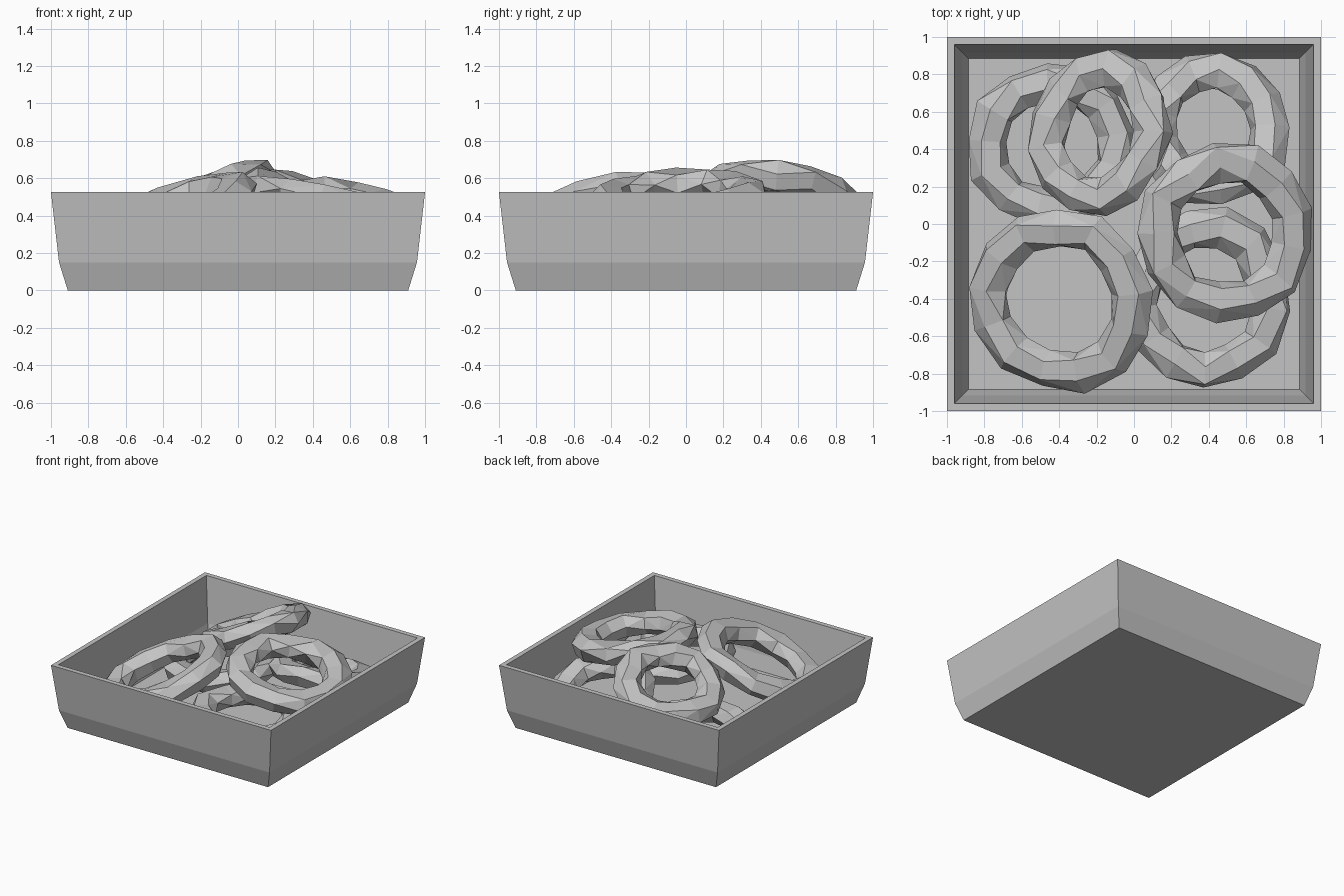
import bpy
import bmesh
import random
from math import cos, sin, pi, radians
from mathutils import Euler, Vector

random.seed(4)

cube = bpy.data.objects.get("Cube")
if cube:
    bpy.data.objects.remove(cube, do_unlink=True)

# One plain grey for everything
grey = bpy.data.materials.new("plain grey")
grey.use_nodes = True
colour = (0.55, 0.55, 0.55, 1)
grey.diffuse_color = colour
grey.node_tree.nodes["Principled BSDF"].inputs["Base Color"].default_value = colour


def finish(name, bm):
    bmesh.ops.recalc_face_normals(bm, faces=list(bm.faces))
    mesh = bpy.data.meshes.new(name)
    bm.to_mesh(mesh)
    bm.free()
    mesh.materials.append(grey)
    obj = bpy.data.objects.new(name, mesh)
    bpy.context.collection.objects.link(obj)


def bridge(bm, a, b):
    n = len(a)
    for i in range(n):
        bm.faces.new((a[i], a[(i + 1) % n], b[(i + 1) % n], b[i]))


# Square tray: a half-width / height profile, up the outside and down the inside
def make_tray():
    profile = [(0.91, 0), (0.957, 0.15), (1, 0.525),
               (0.96, 0.525), (0.918, 0.16), (0.885, 0.04)]
    corners = [(-1, -1), (1, -1), (1, 1), (-1, 1)]
    bm = bmesh.new()
    loops = [[bm.verts.new((w * x, w * y, z)) for x, y in corners] for w, z in profile]
    for a, b in zip(loops, loops[1:]):
        bridge(bm, a, b)
    bm.faces.new(loops[0])
    bm.faces.new(loops[-1])
    finish("tray", bm)


# Lumpy low-poly ring, tilted in place
def make_ring(name, centre, rx, ry, tilt_x, tilt_y, spin, tube=0.1):
    segments, sides = 13, 6
    turn = Euler((radians(tilt_x), radians(tilt_y), 0)).to_matrix()
    bm = bmesh.new()
    loops = []
    for i in range(segments):
        angle = 2 * pi * i / segments + radians(spin)
        twist = random.uniform(-0.4, 0.4)
        thick = tube * random.uniform(0.92, 1.08)
        wobble = random.uniform(-0.015, 0.015)
        loop = []
        for j in range(sides):
            t = 2 * pi * j / sides + twist
            out = wobble + thick * cos(t) * 1.08
            p = Vector(((rx + out) * cos(angle), (ry + out) * sin(angle), thick * 0.9 * sin(t)))
            loop.append(bm.verts.new(turn @ p + Vector(centre)))
        loops.append(loop)
    for i in range(segments):
        bridge(bm, loops[i], loops[(i + 1) % segments])
    # Uneven facets
    bmesh.ops.triangulate(bm, faces=list(bm.faces)[::2])
    finish(name, bm)


make_tray()
make_ring("back_left_lower_ring", (-0.44, 0.42, 0.15), 0.35, 0.34, 0, -3, 10)
make_ring("back_right_ring", (0.42, 0.51, 0.27), 0.31, 0.33, -17, 0, 0)
make_ring("front_right_ring", (0.38, -0.4, 0.25), 0.35, 0.39, 0, 4, 20)
make_ring("front_left_ring", (-0.39, -0.4, 0.39), 0.41, 0.4, 11, -20, 5)
make_ring("right_upper_ring", (0.49, -0.04, 0.49), 0.38, 0.38, 3, 11, 15)
make_ring("back_upper_ring", (-0.18, 0.49, 0.485), 0.31, 0.34, -7, -24, 0)
